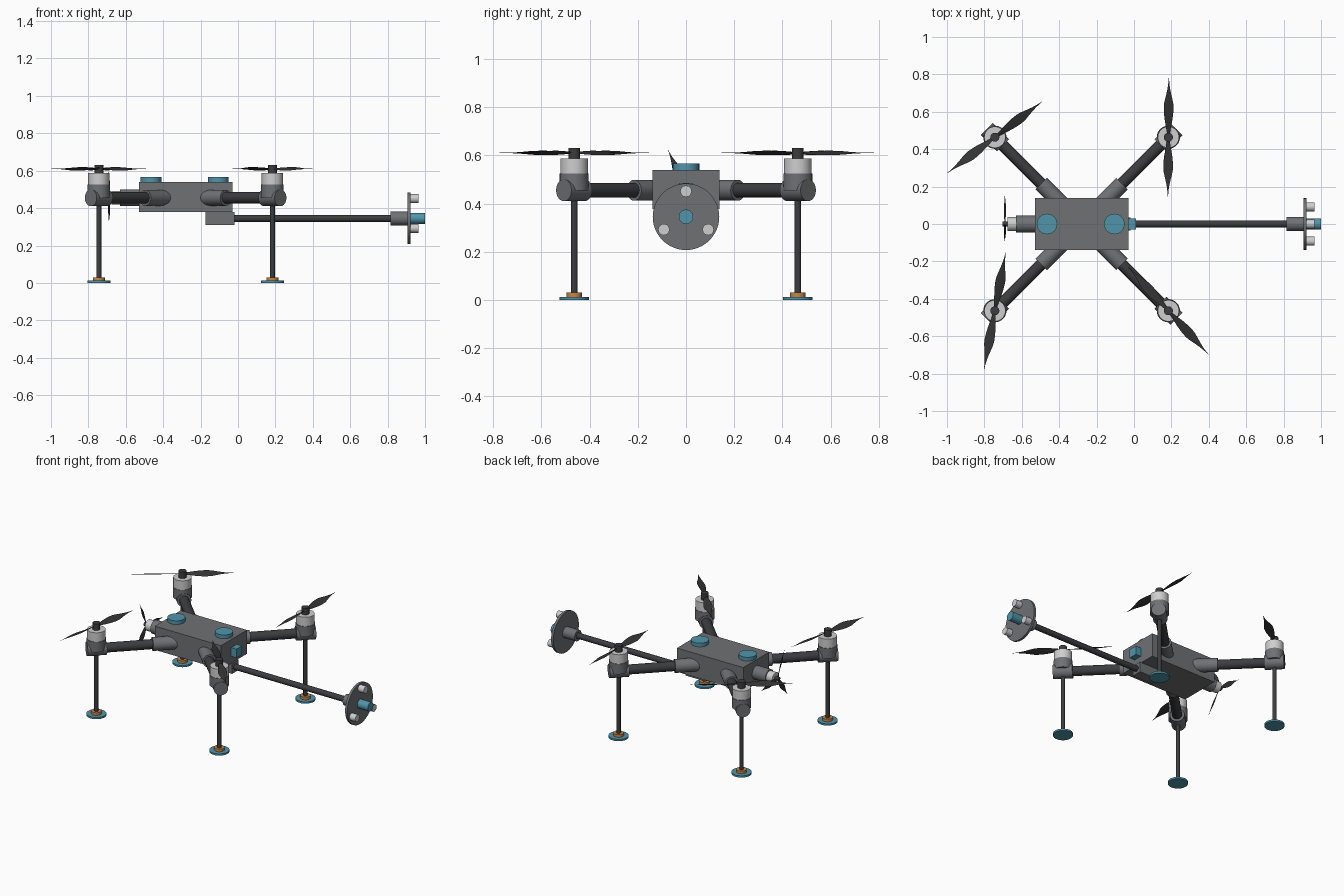
import bpy, bmesh, math
from mathutils import Vector, Matrix

if "Cube" in bpy.data.objects:
    bpy.data.objects.remove(bpy.data.objects["Cube"], do_unlink=True)


def material(name, rgb):
    m = bpy.data.materials.new(name)
    m.use_nodes = True
    m.diffuse_color = (*rgb, 1)
    m.node_tree.nodes["Principled BSDF"].inputs["Base Color"].default_value = (*rgb, 1)
    return m


GREY = material("mid grey", (0.16, 0.165, 0.175))
DARK = material("charcoal", (0.045, 0.046, 0.05))
BLADE = material("blade black", (0.035, 0.034, 0.036))
WHITE = material("pale grey", (0.62, 0.62, 0.63))
BLUE = material("teal blue", (0.08, 0.3, 0.41))
ORANGE = material("orange", (0.58, 0.24, 0.06))


def finish(name, bm, mat, smooth=True):
    bmesh.ops.recalc_face_normals(bm, faces=bm.faces)
    me = bpy.data.meshes.new(name)
    bm.to_mesh(me)
    bm.free()
    ob = bpy.data.objects.new(name, me)
    bpy.context.collection.objects.link(ob)
    me.materials.append(mat)
    if smooth:
        bpy.ops.object.select_all(action="DESELECT")
        ob.select_set(True)
        bpy.context.view_layer.objects.active = ob
        bpy.ops.object.shade_smooth_by_angle(angle=math.radians(35))
    return ob


def rod(name, start, end, radius, mat, sides=32, end_radius=None):
    a, b = Vector(start), Vector(end)
    bm = bmesh.new()
    turn = (b - a).to_track_quat("Z", "Y").to_matrix().to_4x4()
    bmesh.ops.create_cone(bm, cap_ends=True, segments=sides, radius1=radius,
                          radius2=end_radius or radius, depth=(b - a).length,
                          matrix=Matrix.Translation((a + b) / 2) @ turn)
    return finish(name, bm, mat)


def box(name, low, high, mat):
    a, b = Vector(low), Vector(high)
    bm = bmesh.new()
    bmesh.ops.create_cube(bm, size=1, matrix=Matrix.Translation((a + b) / 2)
                          @ Matrix.Diagonal((*(b - a), 1)))
    return finish(name, bm, mat, smooth=False)


def propeller(name, place, length, width, angles):
    """Leaf-shaped twisted blades around the local z axis."""
    bm = bmesh.new()
    steps = 14
    for angle in angles:
        turn = place @ Matrix.Rotation(math.radians(angle), 4, "Z")
        rings = []
        for i in range(steps + 1):
            t = i / steps
            chord = width * (0.28 + 0.72 * math.sin(math.pi * min(1, t * 1.05)) ** 1.3)
            chord *= 1 - 0.85 * max(0, t - 0.55) / 0.45
            pitch = math.radians(28 - 20 * t)
            thick = 0.005 * (1 - 0.7 * t)
            ring = []
            for u, v in ((-0.5, 0), (0, 0.5), (0.5, 0), (0, -0.5)):
                y, z = u * chord, v * thick
                p = Vector((length * (0.03 + 0.97 * t),
                            y * math.cos(pitch) - z * math.sin(pitch),
                            y * math.sin(pitch) + z * math.cos(pitch)))
                ring.append(bm.verts.new(turn @ p))
            rings.append(ring)
        for r, s in zip(rings, rings[1:]):
            for k in range(4):
                n = (k + 1) % 4
                bm.faces.new((r[k], r[n], s[n], s[k]))
        bm.faces.new(rings[0])
        bm.faces.new(rings[-1])
    return finish(name, bm, BLADE)


# Body with two round lids and a front sensor
CX, ARM_Z = -0.28, 0.455
box("body", (-0.53, -0.14, 0.378), (-0.03, 0.14, 0.54), GREY)
for label, x in (("rear", -0.465), ("front", -0.105)):
    rod(label + "_lid", (x, 0, 0.53), (x, 0, 0.565), 0.055, BLUE)
box("front_sensor", (-0.04, -0.03, 0.425), (0.01, 0.03, 0.485), BLUE)

# Four arms, each with a motor, propeller, leg and foot
corners = (
    ("right_front", -1, -1, 79.5),
    ("right_back", -1, 1, 37),
    ("left_front", 1, -1, -47.5),
    ("left_back", 1, 1, 89.5),
)
for label, sx, sy, spin in corners:
    d = Vector((sx, sy, 0)).normalized()
    root = Vector((CX, 0, ARM_Z))
    hub = root + d * 0.656
    rod(label + "_arm_socket", root + d * 0.15, root + d * 0.305, 0.043, GREY)
    rod(label + "_arm", root + d * 0.25, hub, 0.031, DARK)
    rod(label + "_arm_end", hub - d * 0.061, hub + d * 0.061, 0.045, GREY)

    def stack(part, z0, z1, radius, mat, sides=32):
        rod(label + "_" + part, (hub.x, hub.y, z0), (hub.x, hub.y, z1), radius, mat, sides)

    stack("motor_base", 0.455, 0.525, 0.06, GREY)
    stack("motor", 0.525, 0.587, 0.057, WHITE)
    stack("propeller_cap", 0.587, 0.631, 0.024, DARK)
    stack("leg", 0.02, 0.44, 0.0135, DARK, 20)
    stack("foot_collar", 0.01, 0.03, 0.032, ORANGE)
    stack("foot", 0, 0.012, 0.062, BLUE)
    propeller(label + "_propeller", Matrix.Translation((hub.x, hub.y, 0.61)),
              0.316, 0.055, (spin, spin + 180))

# Pusher motor and three-bladed propeller at the tail
rod("tail_mount", (-0.52, 0, ARM_Z), (-0.63, 0, ARM_Z), 0.045, GREY)
rod("tail_motor", (-0.63, 0, ARM_Z), (-0.676, 0, ARM_Z), 0.037, WHITE)
rod("tail_propeller_cap", (-0.676, 0, ARM_Z), (-0.703, 0, ARM_Z), 0.013, DARK)
# Local x, y, z become world y, z, x
axes = Matrix(((0, 0, 1, 0), (1, 0, 0, 0), (0, 1, 0, 0), (0, 0, 0, 1)))
propeller("tail_propeller", Matrix.Translation((-0.69, 0, ARM_Z)) @ axes,
          0.182, 0.034, (114, 234, 354))

# Boom under the body, ending in a round plate
BOOM_Z = 0.345
box("boom_clamp", (-0.175, -0.035, 0.31), (-0.02, 0.035, 0.38), GREY)
rod("boom", (-0.1, 0, BOOM_Z), (0.85, 0, BOOM_Z), 0.019, DARK)
rod("boom_sleeve", (0.815, 0, BOOM_Z), (0.908, 0, BOOM_Z), 0.037, GREY)
rod("boom_plate", (0.905, 0, BOOM_Z), (0.921, 0, BOOM_Z), 0.138, GREY, 48)
rod("plate_probe", (0.92, 0, BOOM_Z), (1.0, 0, BOOM_Z), 0.03, BLUE)
for i in range(3):
    a = math.radians(90 + 120 * i)
    y, z = 0.106 * math.cos(a), BOOM_Z + 0.106 * math.sin(a)
    rod(f"plate_stud_{i + 1}", (0.915, y, z), (0.965, y, z), 0.024, WHITE, 12)
